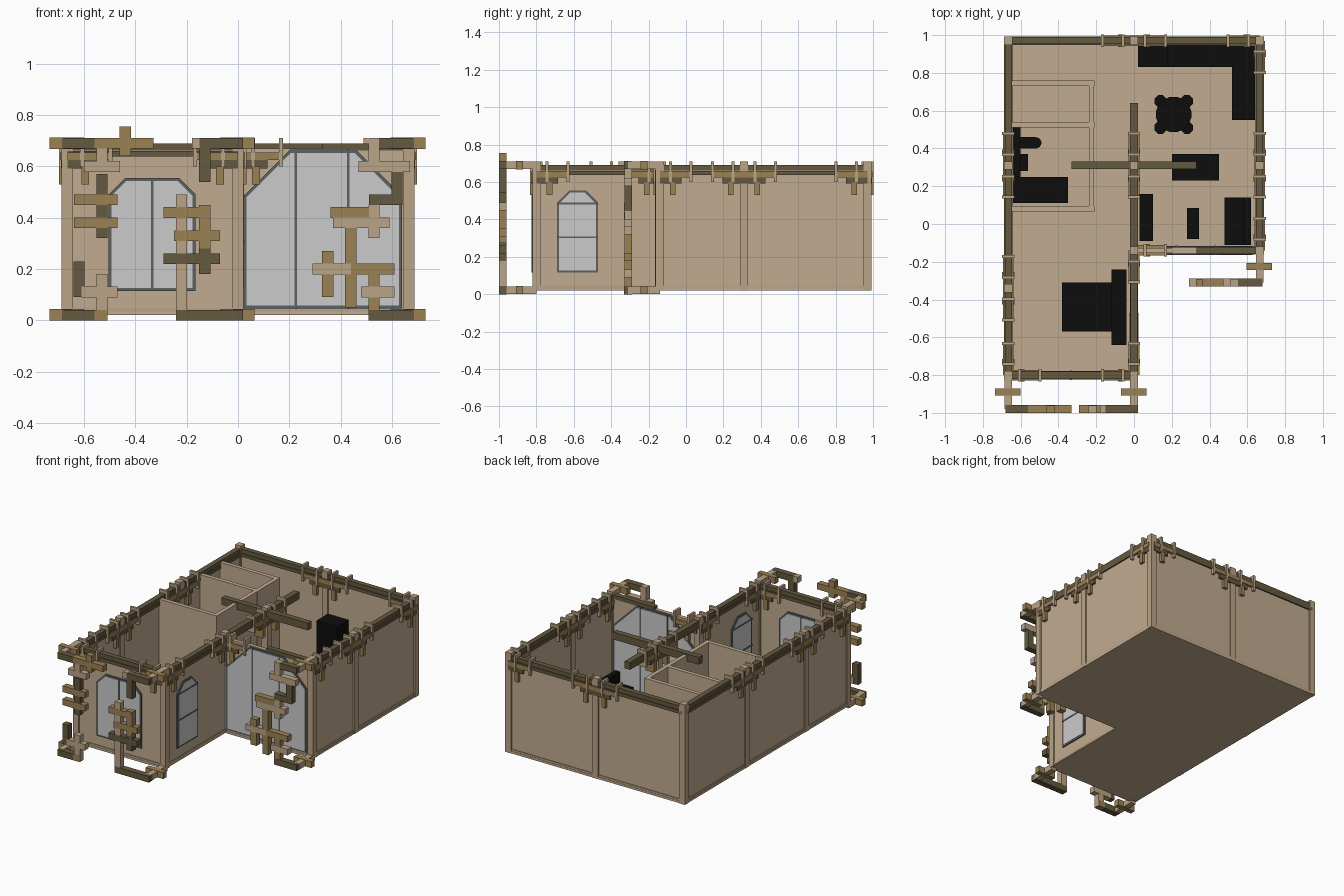
import bpy, bmesh, math
from mathutils import Vector

cube = bpy.data.objects.get("Cube")
if cube:
    bpy.data.objects.remove(cube, do_unlink=True)


def material(name, r, g, b):
    m = bpy.data.materials.new(name)
    m.use_nodes = True
    m.diffuse_color = (r, g, b, 1)
    m.node_tree.nodes["Principled BSDF"].inputs["Base Color"].default_value = (r, g, b, 1)
    return m


TAN = material("tan plaster", .54, .41, .28)
LIGHT = material("light timber", .50, .37, .24)
BROWN = material("brown timber", .33, .22, .09)
DARK = material("dark timber", .13, .1, .05)
GLASS = material("pale glass", .6, .6, .6)
FRAME = material("grey window frame", .11, .12, .12)
BLACK = material("black furniture", .004, .004, .004)


def finish(name, bm, mat):
    bmesh.ops.recalc_face_normals(bm, faces=bm.faces)
    mesh = bpy.data.meshes.new(name)
    bm.to_mesh(mesh)
    bm.free()
    mesh.materials.append(mat)
    ob = bpy.data.objects.new(name, mesh)
    bpy.context.collection.objects.link(ob)
    return ob


def box(name, mat, x, y, z):
    """Block spanning three (low, high) ranges."""
    bm = bmesh.new()
    bmesh.ops.create_cube(bm, size=1)
    for v in bm.verts:
        v.co = Vector([(a + b) / 2 + c * (b - a) for c, (a, b) in zip(v.co, (x, y, z))])
    return finish(name, bm, mat)


def around(c, w):
    return (c - w / 2, c + w / 2)


def run(name, mat, axis, a, b, across, w, z):
    """Block along x or y, centred on a line."""
    if axis == "x":
        return box(name, mat, (a, b), around(across, w), z)
    return box(name, mat, around(across, w), (a, b), z)


def prism(name, mat, points, axis, at, thick):
    """Extrude an upright outline through a wall."""
    bm = bmesh.new()
    loops = []
    for d in around(at, thick):
        loops.append([bm.verts.new((u, d, z) if axis == "x" else (d, u, z)) for u, z in points])
    n = len(points)
    for loop in loops:
        bm.faces.new(loop)
    for i in range(n):
        j = (i + 1) % n
        bm.faces.new((loops[0][i], loops[0][j], loops[1][j], loops[1][i]))
    return finish(name, bm, mat)


# Floor of the L-shaped plan
W, BACK, FRONT, STEP = .665, .97, -.8, -.14
TOP = .71
FLOOR = (.02, .035)
box("floor_wing", TAN, (-.685, .015), (-.82, .99), FLOOR)
box("floor_main", TAN, (.015, .685), (-.16, .99), FLOOR)

# Wall panels with sills and double top beams
walls = [("left", "y", FRONT, BACK, -W), ("back", "x", -W, W, BACK),
         ("right", "y", STEP, BACK, W), ("front", "x", -W, 0, FRONT),
         ("wing_side", "y", FRONT, STEP, 0), ("recess", "x", 0, W, STEP)]
for name, axis, a, b, at in walls:
    run(name + "_wall", TAN, axis, a, b, at, .026, (.03, .67))
    run(name + "_sill", LIGHT, axis, a, b, at, .036, (.025, .048))
    if name != "recess":
        run(name + "_lower_beam", DARK, axis, a, b, at, .044, (.638, .66))
        run(name + "_upper_beam", DARK, axis, a, b, at, .036, (.662, .69))
run("recess_beam", DARK, "x", .33, .65, STEP, .036, (.662, .69))

# Free beams crossing inside
run("ridge_beam", DARK, "y", STEP, .64, 0, .04, (.64, .69))
run("cross_beam", DARK, "x", -.33, .33, .31, .04, (.64, .69))

# Posts
for x, y in [(-W, FRONT), (-W, -.34), (-W, .31), (-W, BACK), (0, BACK), (W, BACK),
             (W, .31), (W, STEP), (0, STEP), (0, FRONT), (0, .31)]:
    box("post", LIGHT, around(x, .044), around(y, .044), (.02, TOP))


# Stepped brackets beside the posts
def bracket(x, y, axis, d):
    p, at = (x, y) if axis == "x" else (y, x)

    def part(name, mat, a, b, w, z):
        lo, hi = sorted((p + d * a, p + d * b))
        run(name, mat, axis, lo, hi, at, w, z)
    part("bracket_arm", BROWN, 0, .16, .056, (.625, .655))
    part("bracket_foot", DARK, 0, .115, .05, (.592, .625))
    part("bracket_drop", BROWN, .055, .085, .066, (.53, .6))
    for s in (.05, .16):
        part("bracket_peg", LIGHT, s, s + .016, .066, (.6, TOP))


for x, y, axis, signs in [(W, .31, "y", (-1, 1)), (W, BACK, "y", (-1,)), (W, STEP, "y", (1,)),
                          (-W, .31, "y", (-1, 1)), (-W, -.34, "y", (-1, 1)),
                          (-W, FRONT, "y", (1,)), (0, FRONT, "y", (1,)), (0, STEP, "y", (-1,)),
                          (0, .31, "y", (-1, 1)), (0, BACK, "x", (-1, 1)), (W, BACK, "x", (-1,)),
                          (-W, FRONT, "x", (1,)), (0, FRONT, "x", (-1,)), (0, STEP, "x", (1,))]:
    for d in signs:
        bracket(x, y, axis, d)


# Windows with clipped upper corners
def window(name, axis, at, a, b, z0, z1, cut, uprights=(), rails=()):
    def outline(i):
        k = cut - i * .6
        return [(a + i, z0 + i), (b - i, z0 + i), (b - i, z1 - i - k), (b - i - k, z1 - i),
                (a + i + k, z1 - i), (a + i, z1 - i - k)]
    prism(name + "_frame", FRAME, outline(0), axis, at, .042)
    prism(name + "_glass", GLASS, outline(.012), axis, at, .046)
    for u in uprights:
        run(name + "_mullion", FRAME, axis, *around(u, .01), at, .05, (z0, z1))
    for z in rails:
        run(name + "_rail", FRAME, axis, a, b, at, .05, around(z, .01))


window("front_window", "x", FRONT, -.505, -.165, .115, .555, .065, uprights=(-.335,))
window("side_window", "y", 0, -.69, -.47, .115, .555, .065, rails=(.305, .485))
window("recess_window", "x", STEP, .022, .64, .045, .665, .18, uprights=(.225, .43))

# Closet and bathroom partitions
for y in (.08, .525, .745):
    run("partition", TAN, "x", -.65, -.21, y, .028, (.03, .68))
run("partition_side", TAN, "y", .08, .745, -.225, .028, (.03, .68))


# Lattice screens of interlocking bars; positions in hundredths
def screen(y, across, upright):
    for mat, a, b, z in across:
        box("screen_bar", mat, (a / 100, b / 100), around(y, .042), around(z / 100, .042))
    for mat, x, a, b in upright:
        box("screen_upright", mat, around(x / 100, .044), around(y, .04), (a / 100, b / 100))


screen(-.98,
       [(DARK, -68, -56, 69), (BROWN, -56, -33, 69), (LIGHT, -60, -46, 60), (BROWN, -64, -47, 47),
        (BROWN, -64, -47, 38), (LIGHT, -61, -47, 11), (DARK, -68, -56, 2), (BROWN, -56, -51, 2),
        (BROWN, -29, -11, 42), (BROWN, -25, -7, 33), (DARK, -29, -7, 24),
        (LIGHT, -18, -15, 69), (DARK, -15, 2, 69), (DARK, -24, 2, 2)],
       [(BROWN, -44, 64, 75.5), (LIGHT, -53, 58, 71), (DARK, -53, 32, 57), (LIGHT, -53, 0, 18),
        (DARK, -62, 9, 23), (LIGHT, -22, 0, 49), (DARK, -13, 18, 28), (BROWN, -13, 28, 45),
        (DARK, -13, 54, 71)])
screen(-.31,
       [(DARK, 55, 68, 69), (LIGHT, 47, 67, 60), (DARK, 51, 64, 47), (LIGHT, 37, 59, 38),
        (BROWN, 36, 51, 42), (LIGHT, 29, 44, 20), (BROWN, 44, 61, 20), (LIGHT, 48, 61, 11),
        (DARK, 51, 68, 2)],
       [(LIGHT, 53, 58, 71), (DARK, 62, 45, 62), (LIGHT, 53, 32, 45), (BROWN, 44, 5, 44),
        (BROWN, 35, 9, 27), (BROWN, 53, 0, 18)])

# Ties joining the screens to the corner posts, each with a crossing bar
for x, far, near in [(-W, -.98, FRONT), (0, -.98, FRONT), (W, -.31, STEP)]:
    for z in (.022, .69):
        run("screen_tie", LIGHT, "y", far, near, x, .04, around(z, .04))
        mid = (far + near) / 2
        run("tie_cross", BROWN, "x", x - .07, x + .065, mid, .036, around(z, .044))

# Kitchen
box("back_counter", BLACK, (.02, .64), (.83, .95), (.03, .2))
box("side_counter", BLACK, (.52, .64), (.55, .95), (.03, .2))
box("fridge", BLACK, (.02, .18), (.83, .95), (.03, .42))


def disc(name, x, y, r, sides, z):
    points = [(x + r * math.cos(t), y + r * math.sin(t))
              for t in (math.tau * (i + .5) / sides for i in range(sides))]
    bm = bmesh.new()
    face = bm.faces.new([bm.verts.new((px, py, z[0])) for px, py in points])
    top = bmesh.ops.extrude_face_region(bm, geom=[face])["geom"]
    bmesh.ops.translate(bm, verts=[v for v in top if isinstance(v, bmesh.types.BMVert)],
                        vec=(0, 0, z[1] - z[0]))
    return finish(name, bm, BLACK)


# Round table and four stools
disc("table_top", .21, .58, .095, 16, (.14, .16))
disc("table_leg", .21, .58, .03, 8, (.03, .14))
for sx in (-1, 1):
    for sy in (-1, 1):
        disc("stool", .21 + sx * .07, .58 + sy * .07, .035, 8, (.03, .12))

# Living room, bathroom and bedroom furniture
for name, x, y, height in [
        ("island", (.2, .45), (.23, .37), .16), ("low_cabinet", (.03, .1), (-.09, .16), .12),
        ("coffee_table", (.28, .345), (-.08, .085), .1), ("sofa_seat", (.48, .62), (-.11, .14), .1),
        ("sofa_back", (.58, .62), (-.11, .14), .18), ("bath_shelf", (-.64, -.6), (.25, .51), .2),
        ("basin", (-.6, -.56), (.28, .37), .18), ("toilet", (-.6, -.52), (.4, .46), .1),
        ("bathtub", (-.64, -.35), (.11, .25), .12), ("bed", (-.38, -.04), (-.57, -.31), .12),
        ("headboard", (-.12, -.04), (-.64, -.24), .17)]:
    box(name, BLACK, x, y, (.03, height))
disc("toilet_bowl", -.52, .43, .03, 12, (.03, .1))
